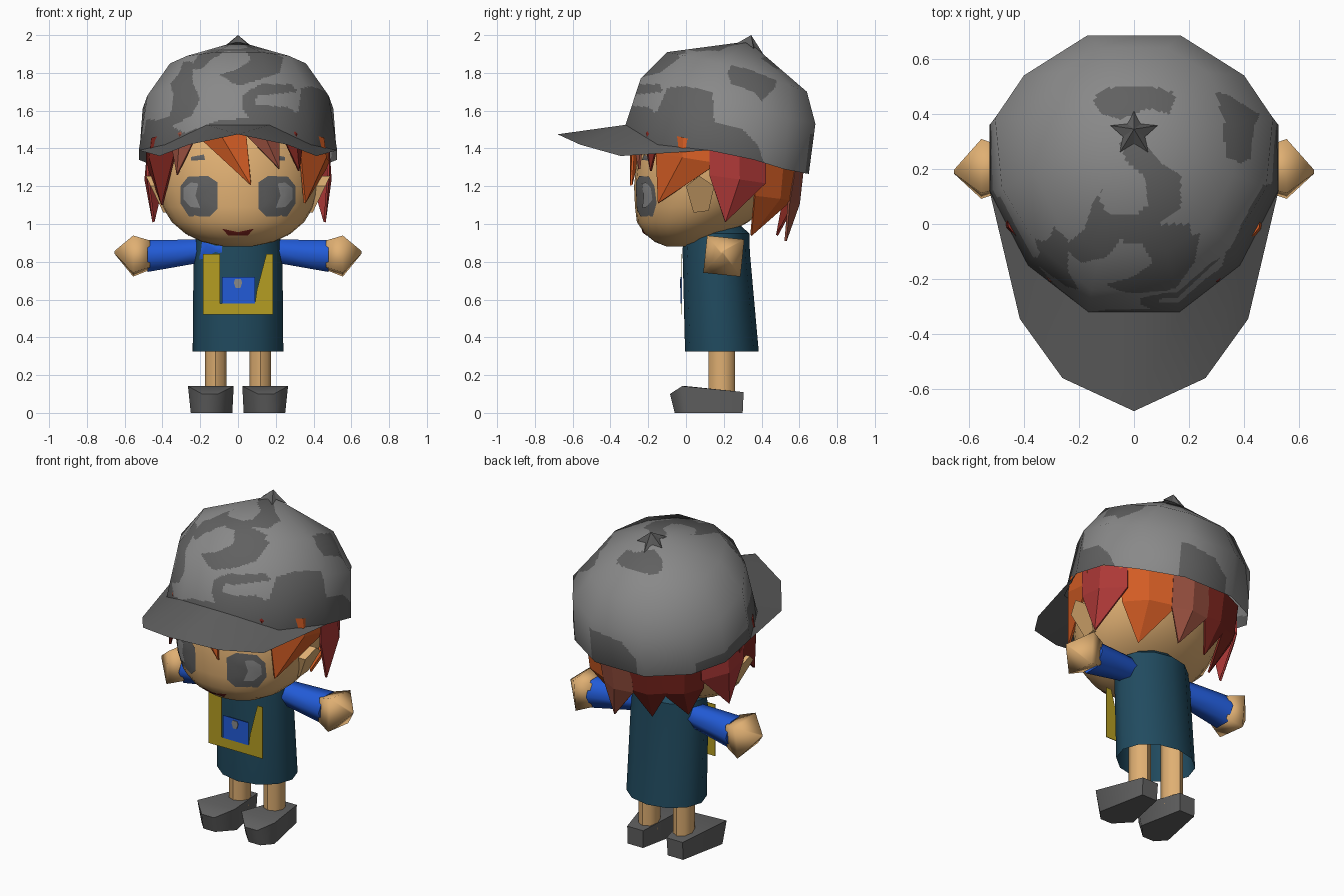
import bpy, bmesh, math
from mathutils import Vector
from mathutils.bvhtree import BVHTree

if "Cube" in bpy.data.objects:
    bpy.data.objects.remove(bpy.data.objects["Cube"])


def mat(name, r, g, b):
    m = bpy.data.materials.new(name)
    m.diffuse_color = (r, g, b, 1)
    m.use_nodes = True
    m.node_tree.nodes["Principled BSDF"].inputs["Base Color"].default_value = m.diffuse_color
    return m


LIGHT = mat("light_grey", .25, .25, .25)
DARK = mat("dark_grey", .118, .118, .118)
SKIN = mat("skin", .74, .43, .17)
ORANGE = mat("orange", .66, .11, .018)
RED = mat("red", .42, .04, .038)
MAROON = mat("maroon", .22, .02, .014)
BROWN = mat("rust_brown", .32, .08, .05)
TEAL = mat("teal", .015, .07, .115)
BLUE = mat("blue", .016, .105, .68)
MUSTARD = mat("mustard", .46, .34, .016)


def make(name, verts, faces, material, angle=45, mirror=False, solid=0):
    me = bpy.data.meshes.new(name)
    me.from_pydata([tuple(v) for v in verts], [], faces)
    bm = bmesh.new()
    bm.from_mesh(me)
    bmesh.ops.recalc_face_normals(bm, faces=bm.faces[:])
    bm.to_mesh(me)
    bm.free()
    me.materials.append(material)
    o = bpy.data.objects.new(name, me)
    bpy.context.collection.objects.link(o)
    if angle:
        bpy.ops.object.select_all(action='DESELECT')
        o.select_set(True)
        bpy.context.view_layer.objects.active = o
        bpy.ops.object.shade_smooth_by_angle(angle=math.radians(angle))
    if solid:
        s = o.modifiers.new("thickness", 'SOLIDIFY')
        s.thickness = solid
        s.offset = 0
    if mirror:
        o.modifiers.new("mirror", 'MIRROR')
    return o


def loft(rings, caps=True):
    n = len(rings[0])
    verts = [v for r in rings for v in r]
    faces = [(i * n + j, i * n + (j + 1) % n, (i + 1) * n + (j + 1) % n, (i + 1) * n + j)
             for i in range(len(rings) - 1) for j in range(n)]
    if caps:
        faces += [tuple(range(n)), tuple(range(len(verts) - n, len(verts)))]
    return verts, faces


def ring_z(z, rx, ry, cy, n, cx=0):
    return [(cx + rx * math.sin(t), cy - ry * math.cos(t), z)
            for t in (2 * math.pi * k / n for k in range(n))]


def ring_x(x, r, cy, cz, n, turn=0):
    return [(x, cy + r * math.cos(t), cz + r * math.sin(t))
            for t in (2 * math.pi * k / n + turn for k in range(n))]


# head
head_rings = [(.88, .07, .07, -.03), (.905, .19, .14, -.025), (.95, .28, .22, 0),
              (1.01, .35, .295, .035), (1.09, .40, .345, .075), (1.2, .435, .385, .11),
              (1.35, .45, .41, .15), (1.6, .38, .36, .2), (1.78, .2, .2, .26)]
hv, hf = loft([ring_z(*r, 28) for r in head_rings])
make("head", hv, hf, SKIN, 60)
head_tree = BVHTree.FromPolygons([Vector(v) for v in hv], hf)


# thin plates wrapped onto a surface from the front
def decal(name, pts, material, tree, lift=.006, mirror=False):
    cx = sum(p[0] for p in pts) / len(pts)
    cz = sum(p[1] for p in pts) / len(pts)
    rings = []
    for s in (1, .67, .33, .02):
        ring = []
        for x, z in pts:
            px, pz = cx + (x - cx) * s, cz + (z - cz) * s
            hit = tree.ray_cast(Vector((px, -2, pz)), Vector((0, 1, 0)))[0]
            ring.append((px, (hit.y if hit else -.1) - lift, pz))
        rings.append(ring)
    v, f = loft(rings, False)
    make(name, v, f + [tuple(range(len(v) - len(pts), len(v)))], material, 60, mirror)


# face details
decal("eyes", [(.108, 1.08), (.15, 1.04), (.26, 1.04), (.305, 1.11), (.305, 1.2),
               (.265, 1.25), (.16, 1.255), (.108, 1.22)], DARK, head_tree, mirror=True)
decal("eye_glints", [(.2, 1.085), (.25, 1.09), (.288, 1.13), (.288, 1.19), (.25, 1.22),
                     (.21, 1.215), (.225, 1.15)], LIGHT, head_tree, .011, True)
decal("eyebrows", [(.175, 1.34), (.25, 1.335), (.25, 1.355), (.18, 1.368)], DARK, head_tree, mirror=True)
decal("mouth", [(-.085, .975), (-.05, .938), (.05, .938), (.085, .975), (.03, .958), (-.03, .958)],
      MAROON, head_tree)

# ears
ear = [(0, 1.2), (.07, 1.255), (.15, 1.2), (.12, 1.07), (.04, 1.06)]
v, f = loft([[(.37, y, z) for y, z in ear],
             [(.395 + (z - 1.06) * .48, y, z) for y, z in ear]])
make("ears", v, f, SKIN, 60, True)


# hair strands: left, right and tip angle from the front, tip height, tip reach, taper start
def hair_point(deg, z, s=1.0):
    t = math.radians(deg)
    x, y = .49 * s * math.sin(t), .17 - .455 * s * math.cos(t)
    return Vector((x, y, 1.43 - .24 * (y - .1) if z is None else z))


STRANDS = [
    (ORANGE, -28, 5, 8, 1.205, 1.02, .1), (BROWN, 2, 27, 26, 1.29, 1.02, .1),
    (BROWN, -48, -26, -40, 1.26, 1.02, .1), (MAROON, 28, 46, 40, 1.28, 1.02, .1),
    (ORANGE, 43, 90, 46, 1.11, 1.0, .3), (MAROON, -90, -44, -55, 1.1, 1.0, .3),
    (RED, 84, 124, 95, 1.01, .94, .4), (RED, -124, -84, -97, 1.01, .92, .4),
    (ORANGE, 118, 160, 126, .94, .65, .5), (BROWN, 156, 186, 163, .91, .82, .5),
    (MAROON, 184, 212, 198, .94, .72, .5), (MAROON, 208, 240, 234, .94, .65, .5)]
for i, (m, a, b, t, z, s, k) in enumerate(STRANDS):
    mid = (a + b) / 2
    tip = hair_point(t, z, s)
    top = [hair_point(d, None, q) for d, q in ((a, .98), (mid, 1), (b, .98))]
    wide = .98 if s > .9 else .9
    low = [hair_point(d, p.z + (z - p.z) * k, q)
           for d, p, q in zip((a, mid, b), top, (wide, wide + .05, wide))]
    make(f"hair_strand_{i + 1}", top + low + [tip],
         [(0, 1, 4, 3), (1, 2, 5, 4), (3, 4, 6), (4, 5, 6)], m, 0, solid=.012)

# cap crown, rim to top, right half of each ring
CROWN = [[(.165, -.32, 1.525), (.385, -.15, 1.42), (.525, .12, 1.39),
          (.525, .36, 1.34), (.40, .52, 1.29), (.17, .65, 1.265)],
         [(.155, -.24, 1.77), (.35, -.08, 1.74), (.48, .13, 1.68),
          (.505, .385, 1.61), (.40, .54, 1.56), (.17, .685, 1.53)],
         [(.12, -.10, 1.91), (.27, 0, 1.89), (.36, .18, 1.85),
          (.36, .37, 1.79), (.27, .55, 1.735), (.12, .64, 1.70)]]
full = [[Vector(p) for p in h] + [Vector((-x, y, z)) for x, y, z in reversed(h)] for h in CROWN]
full.append([p.lerp(Vector((0, .33, 1.967)), .97) for p in full[2]])
STEPS = 28
rows = []
for b in range(3):
    for j in range(STEPS + (b == 2)):
        row = [p.lerp(q, j / STEPS) for p, q in zip(full[b], full[b + 1])]
        rows.append([row[k].lerp(row[(k + 1) % 12], i / STEPS)
                     for k in range(12) for i in range(STEPS)])
v, f = loft(rows, False)
crown = make("cap_crown", v, f + [tuple(range(len(v) - 12 * STEPS, len(v)))], LIGHT, 0)
me = crown.data
me.materials.append(DARK)

# camouflage outlines as seen flat from the front, sides, back and top
FRONT = [[(-.54, 1.34), (-.54, 1.56), (-.44, 1.55), (-.36, 1.57), (-.34, 1.68), (-.36, 1.74), (-.31, 1.8), (-.29, 1.86),
          (-.24, 1.86), (-.24, 1.75), (-.2, 1.66), (-.25, 1.57), (-.35, 1.52), (-.28, 1.48), (-.1, 1.55), (-.1, 1.34)],
         [(-.1, 1.79), (0, 1.82), (.07, 1.87), (.02, 1.95), (.12, 1.95), (.24, 1.88), (.22, 1.8), (.1, 1.76), (0, 1.73)],
         [(.02, 1.62), (.03, 1.69), (.12, 1.74), (.28, 1.74), (.32, 1.7), (.1, 1.68), (.09, 1.63), (.26, 1.62),
          (.31, 1.59), (.28, 1.56), (.36, 1.53), (.36, 1.4), (-.1, 1.4), (-.1, 1.55), (.06, 1.56)]]
RIGHT = [[(-.33, 1.52), (-.28, 1.56), (-.15, 1.6), (-.1, 1.72), (0, 1.73), (.14, 1.7), (.15, 1.54),
          (.3, 1.5), (.38, 1.42), (.42, 1.3), (0, 1.3), (-.2, 1.4)],
         [(.22, 1.8), (.24, 1.84), (.33, 1.82), (.48, 1.76), (.47, 1.72), (.4, 1.65), (.36, 1.7), (.24, 1.74)]]
LEFT = [[(0, 1.5), (.3, 1.42), (.5, 1.36), (.5, 1.2), (0, 1.3)]]
BACK = [[(.2, 1.48), (-.03, 1.45), (-.12, 1.36), (-.13, 1.2), (.2, 1.2)]]
TOP = [[(-.15, .45), (-.1, .51), (.12, .51), (.15, .46), (.13, .4), (.05, .42), (-.05, .38), (-.12, .4)],
       [(-.05, .3), (.05, .28), (.1, .22), (.17, .18), (.17, .06), (.08, 0), (.04, -.08), (-.05, -.06),
        (-.1, -.12), (-.27, -.16), (-.28, -.1), (-.18, -.02), (-.15, .08), (-.11, .13), (-.13, .1),
        (-.1, .04), (0, .03), (.05, .07), (.04, .17), (-.03, .23)]]


def inside(px, py, poly):
    hit = False
    for (x1, y1), (x2, y2) in zip(poly, poly[1:] + poly[:1]):
        if (y1 > py) != (y2 > py) and px < x1 + (py - y1) * (x2 - x1) / (y2 - y1):
            hit = not hit
    return hit


for p in me.polygons:
    x, y, z = p.center
    tests = [(y < (.1 if z < 1.7 else .0), x, z, FRONT), (x > .2, y, z, RIGHT), (x < -.2, y, z, LEFT),
             (y > .45, x, z, BACK), (z > 1.82, x, y, TOP)]
    if any(ok and any(inside(u, w, q) for q in polys) for ok, u, w, polys in tests):
        p.material_index = 1
me.shade_smooth()
me.normals_split_custom_set_from_vertices(
    [tuple((w.co - Vector((0, .2, 1.4))).normalized()) for w in me.vertices])

# cap brim and star button
make("cap_brim", [(.525, .12, 1.39), (.385, -.15, 1.42), (.165, -.32, 1.525), (0, -.32, 1.525),
                  (.415, -.345, 1.36), (.26, -.56, 1.42), (0, -.68, 1.475)],
     [(0, 4, 1), (1, 4, 5, 2), (2, 5, 6, 3)], DARK, 80, True)
star = []
for k in range(10):
    r, t = (.09, .042)[k % 2], k * math.pi / 5
    y = .33 + r * math.cos(t)
    star.append((r * math.sin(t), y, 1.96 - max(0, y - .33) * .75 - .01 * (1 - k % 2)))
make("cap_button", star + [(0, .345, 2.0)],
     [(k, (k + 1) % 10, 10) for k in range(10)] + [tuple(range(10))], DARK, 0)

# dress
dv, df = loft([ring_z(.325, .24, .195, .19, 12), ring_z(.85, .235, .178, .16, 12),
               ring_z(.95, .22, .175, .16, 12), ring_z(1.0, .14, .12, .16, 12)], False)
make("dress", dv, df, TEAL)
dress_tree = BVHTree.FromPolygons([Vector(p) for p in dv], df)
decal("shoulder_strap", [(-.205, .925), (-.085, .885), (-.085, .85), (-.205, .81)], BLUE, dress_tree)


# flat chest panel with pocket and emblem
def panel(name, pts, y, material):
    make(name, [(x, y, z) for x, z in pts], [tuple(range(len(pts)))], material, 0, solid=.004)


panel("chest_panel", [(-.185, .84), (-.185, .52), (.185, .52), (.185, .84), (.15, .84),
                      (.1, .65), (.09, .58), (-.095, .58), (-.095, .84)], -.022, MUSTARD)
panel("pocket", [(-.085, .58), (.09, .58), (.09, .72), (-.085, .72)], -.026, BLUE)
panel("pocket_emblem", [(-.012, .66), (.012, .66), (.022, .69), (.015, .708),
                        (-.015, .708), (-.022, .69)], -.03, LIGHT)

# sleeves and hands
v, f = loft([ring_x(.15, .07, .18, .86, 6), ring_x(.24, .075, .19, .853, 6),
             ring_x(.48, .097, .2, .83, 6)])
make("sleeves", v, f, BLUE, 70, True)
turn = math.radians(39)
v, f = loft([ring_x(.465, .1, .2, .835, 4, turn), ring_x(.555, .14, .2, .83, 4, turn),
             ring_x(.655, .008, .19, .85, 4, turn)])
make("hands", v, f, SKIN, 100, True)

# legs and shoes
v, f = loft([ring_z(.08, .058, .07, .19, 8, .118), ring_z(.5, .058, .07, .19, 8, .118)])
make("legs", v, f, SKIN, 50, True)
SOLE = [(-.03, -.06), (.05, -.06), (.105, .0), (.045, .3), (-.06, .3), (-.115, .03)]
UPPER = [(-.04, -.085, .1), (.045, -.085, .1), (.12, -.02, .142), (.045, .305, .11),
         (-.065, .305, .11), (-.122, 0, .142)]
v, f = loft([[(.145 + x, y, 0) for x, y in SOLE],
             [(.145 + x, y, z) for x, y, z in UPPER]], False)
make("shoes", v, f + [tuple(range(6)), (6, 7, 8, 11), (11, 8, 9, 10)], DARK, 60, True)
